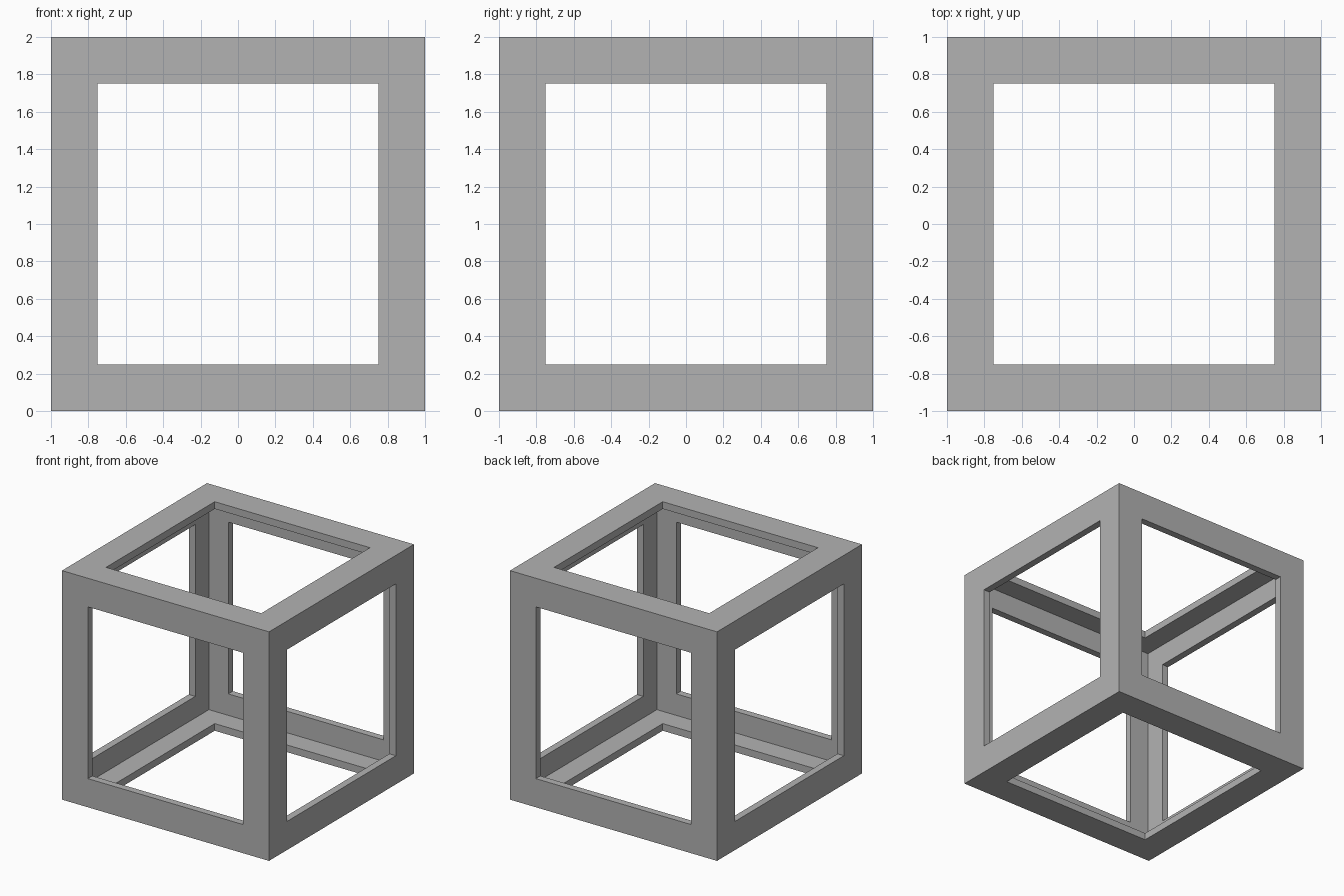
import bpy
import bmesh
from mathutils import Matrix

SIZE = 2.0      # outer edge length
BORDER = 0.25   # width of the frame around each opening
WALL = 0.0625   # sheet thickness

default = bpy.data.objects.get("Cube")
if default:
    bpy.data.objects.remove(default, do_unlink=True)

# Plain grey material
grey = bpy.data.materials.new("mid_grey")
grey.use_nodes = True
colour = (0.448, 0.448, 0.448, 1.0)
grey.diffuse_color = colour
grey.node_tree.nodes["Principled BSDF"].inputs["Base Color"].default_value = colour

# Cube shell with a square opening in each side
bm = bmesh.new()
bmesh.ops.create_cube(bm, size=SIZE, matrix=Matrix.Translation((0, 0, SIZE / 2)))
panels = bm.faces[:]
bmesh.ops.inset_individual(bm, faces=panels, thickness=BORDER, use_even_offset=True)
bmesh.ops.delete(bm, geom=panels, context='FACES')
bmesh.ops.recalc_face_normals(bm, faces=bm.faces[:])
# Make sure the normals point away from the centre, so the wall grows inward
centre = Matrix.Translation((0, 0, SIZE / 2)).translation
for face in bm.faces:
    if face.normal.dot(face.calc_center_median() - centre) < 0:
        face.normal_flip()

mesh = bpy.data.meshes.new("open_cube_frame")
bm.to_mesh(mesh)
bm.free()
mesh.materials.append(grey)
frame = bpy.data.objects.new("open_cube_frame", mesh)
bpy.context.collection.objects.link(frame)

# Thin walls, leaving the cube hollow
solid = frame.modifiers.new("wall_thickness", 'SOLIDIFY')
solid.thickness = WALL
solid.offset = -1
solid.use_even_offset = True
